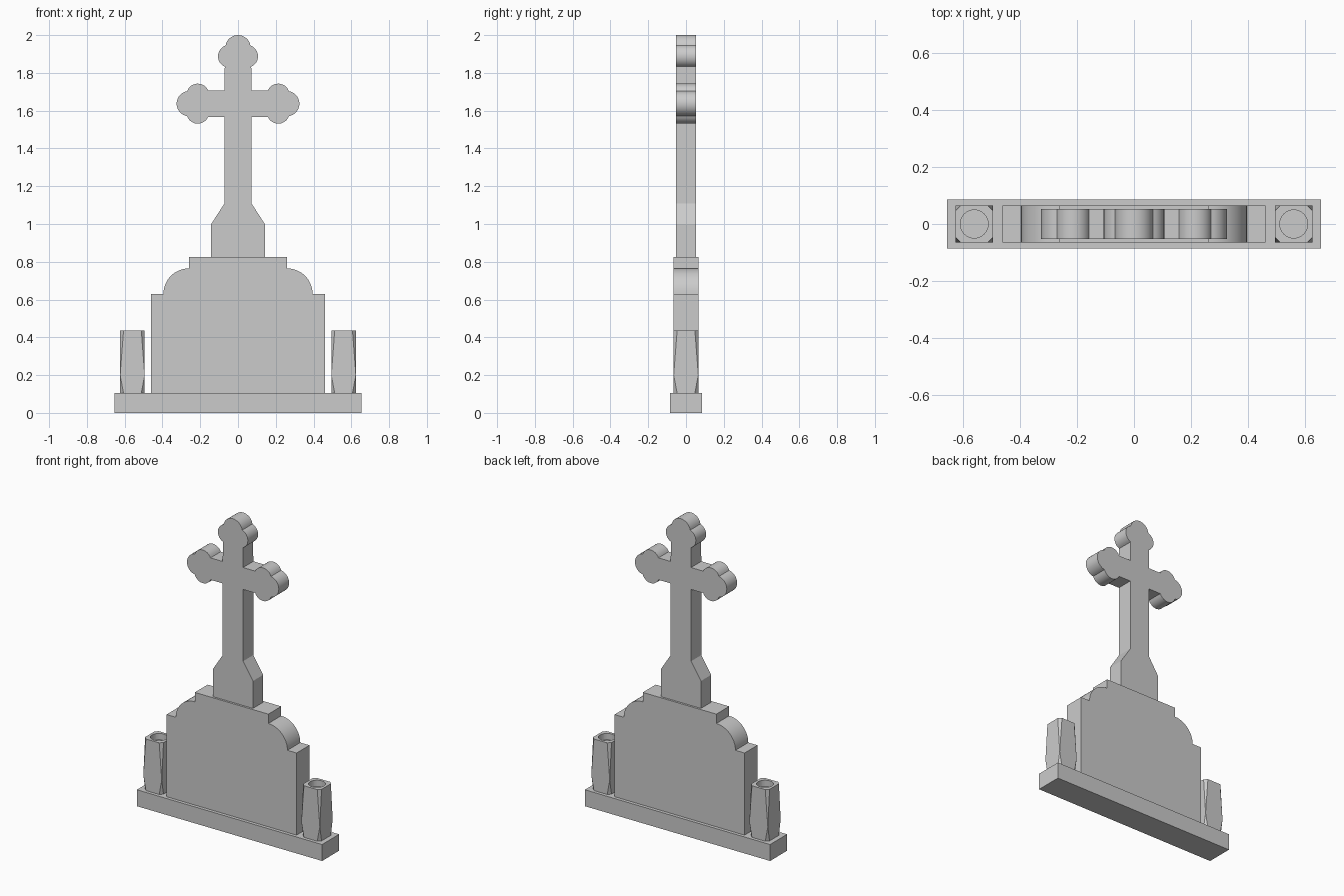
import bpy, bmesh
from math import sin, cos, radians, pi

if "Cube" in bpy.data.objects:
    bpy.data.objects.remove(bpy.data.objects["Cube"])


def arc(cx, cy, r, a0, a1, n=12):
    """Points on a circular arc, angles in degrees."""
    return [(cx + r * cos(radians(a0 + (a1 - a0) * i / n)),
             cy + r * sin(radians(a0 + (a1 - a0) * i / n))) for i in range(n + 1)]


def add_object(name, bm):
    bmesh.ops.recalc_face_normals(bm, faces=bm.faces)
    mesh = bpy.data.meshes.new(name)
    bm.to_mesh(mesh)
    bm.free()
    ob = bpy.data.objects.new(name, mesh)
    bpy.context.collection.objects.link(ob)
    return ob


def slab(name, half_profile, half_depth):
    """Mirror a right-hand (x, z) profile about x = 0 and extrude it along y."""
    left = [(-x, z) for x, z in reversed(half_profile) if x > 1e-5]
    bm = bmesh.new()
    face = bm.faces.new([bm.verts.new((x, -half_depth, z)) for x, z in half_profile + left])
    ext = bmesh.ops.extrude_face_region(bm, geom=[face])
    bmesh.ops.translate(bm, vec=(0, 2 * half_depth, 0),
                        verts=[v for v in ext["geom"] if isinstance(v, bmesh.types.BMVert)])
    ob = add_object(name, bm)
    bpy.ops.object.select_all(action='DESELECT')
    ob.select_set(True)
    bpy.context.view_layer.objects.active = ob
    bpy.ops.object.shade_smooth_by_angle(angle=radians(25))
    return ob


# Plinth
slab("plinth", [(0.655, 0), (0.655, 0.105)], 0.086)

# Headstone with stepped, rounded shoulders
slab("headstone", [(0.46, 0.105), (0.46, 0.63), (0.395, 0.63)]
     + arc(0.26, 0.63, 0.135, 0, 90)[1:] + [(0.26, 0.825)], 0.065)

# Cross with three-lobed ends; lobe points are (distance from tip, across)
side_lobe = arc(-0.112, 0.046, 0.06, 156.4, 19.5)
end_lobe = arc(-0.067, 0, 0.067, 80.1, -80.1, 16)[1:-1]
trefoil = side_lobe + end_lobe + [(u, -v) for u, v in reversed(side_lobe)]
arm_z = 1.637
arm = [(0.325 + u, arm_z + v) for u, v in reversed(trefoil)]
top = [(v, 2.0 + u) for u, v in trefoil if v > -1e-6]
top[-1] = (0, 2.0)
slab("cross", [(0.142, 0.825), (0.142, 1.0), (0.072, 1.108), (0.072, arm_z - 0.07)]
     + arm + [(0.072, arm_z + 0.07)] + top, 0.052)

# Vases: square blocks whose corners are cut towards the top and bottom
h, c = 0.065, 0.018
for side, sx in (("left", -1), ("right", 1)):
    x0 = sx * 0.559
    bm = bmesh.new()
    for z, cut in ((0.105, c), (0.2, 0), (0.435, c)):
        for ax in (-1, 1):
            for ay in (-1, 1):
                for px, py in {(h - cut, h), (h, h - cut)}:
                    bm.verts.new((x0 + ax * px, ay * py, z))
    bmesh.ops.convex_hull(bm, input=bm.verts)
    bmesh.ops.dissolve_limit(bm, angle_limit=radians(1), verts=bm.verts, edges=bm.edges)
    vase = add_object(side + "_vase", bm)

    # Round recess in the vase top
    bpy.ops.mesh.primitive_cylinder_add(vertices=32, radius=0.049, depth=0.08,
                                        location=(x0, 0, 0.435))
    cutter = bpy.context.object
    cutter.name = side + "_recess_cutter"
    cutter.hide_render = True
    cutter.display_type = 'WIRE'
    mod = vase.modifiers.new("recess", 'BOOLEAN')
    mod.operation = 'DIFFERENCE'
    mod.solver = 'EXACT'
    mod.object = cutter
